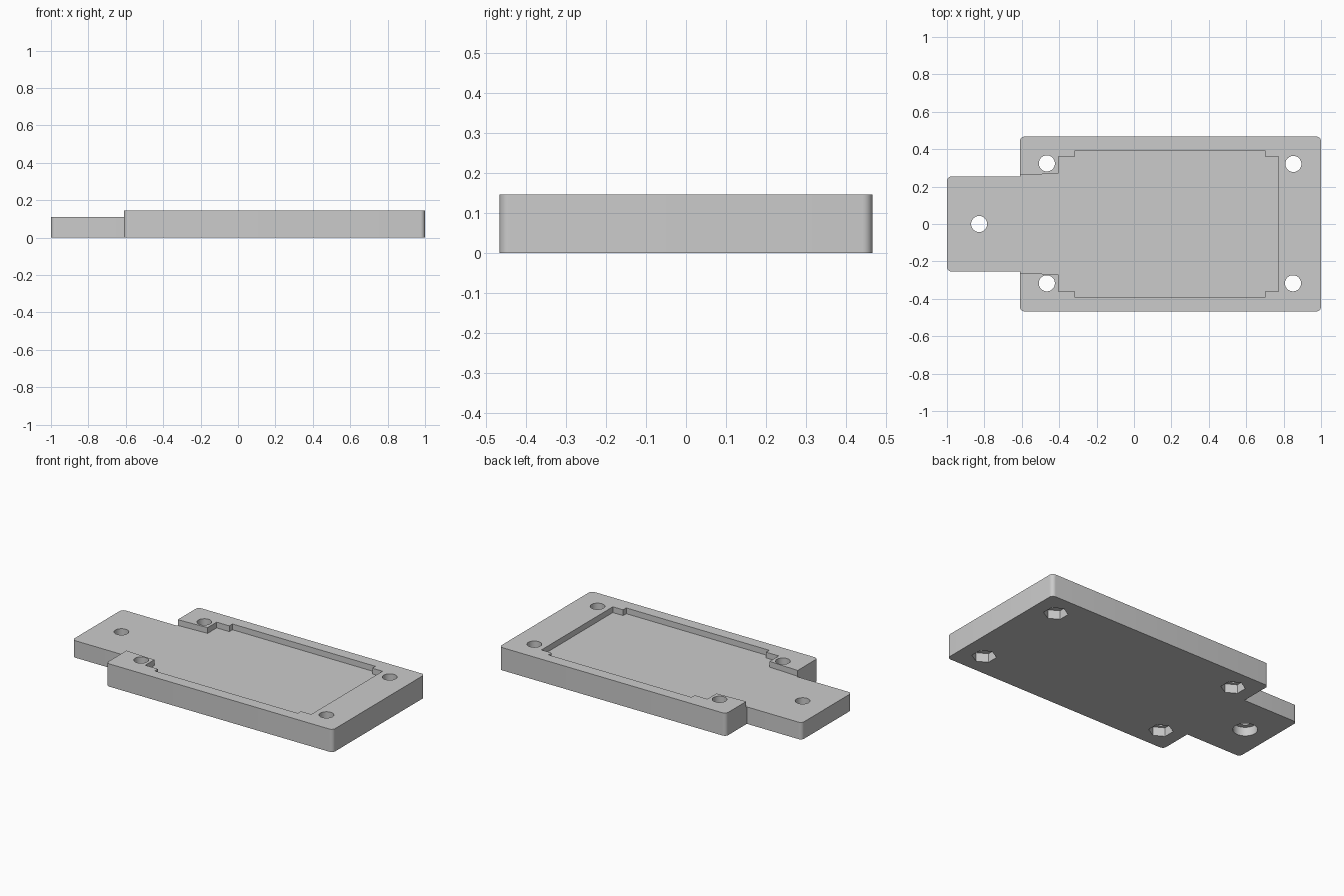
import bpy, bmesh, math
from mathutils import Vector

if "Cube" in bpy.data.objects:
    bpy.data.objects.remove(bpy.data.objects["Cube"])

HEIGHT, FLOOR, POCKET = 0.146, 0.109, 0.056
HALF_Y, TAB_Y, STEP_X = 0.467, 0.254, -0.61

grey = bpy.data.materials.new("light grey")
grey.use_nodes = True
colour = (0.6, 0.6, 0.6, 1)
grey.diffuse_color = colour
grey.node_tree.nodes["Principled BSDF"].inputs["Base Color"].default_value = colour


def prism(name, outline, z0, z1):
    """Extrude a flat outline from z0 to z1."""
    bm = bmesh.new()
    face = bm.faces.new([bm.verts.new((x, y, z0)) for x, y in outline])
    ext = bmesh.ops.extrude_face_region(bm, geom=[face])
    for v in ext["geom"]:
        if isinstance(v, bmesh.types.BMVert):
            v.co.z = z1
    bmesh.ops.recalc_face_normals(bm, faces=bm.faces)
    mesh = bpy.data.meshes.new(name)
    bm.to_mesh(mesh)
    bm.free()
    mesh.materials.append(grey)
    obj = bpy.data.objects.new(name, mesh)
    bpy.context.collection.objects.link(obj)
    return obj


def mirrored(half):
    """Close an outline by mirroring its upper half across y = 0."""
    return half + [(x, -y) for x, y in reversed(half)]


def ring(x, y, radius, sides, turn=0):
    angles = [turn + math.tau * i / sides for i in range(sides)]
    return [(x + radius * math.cos(a), y + radius * math.sin(a)) for a in angles]


def rounded(outline, radius, steps=8):
    """Round the convex corners of an outline that runs clockwise."""
    result = []
    for i, p in enumerate(outline):
        p = Vector(p)
        a = (Vector(outline[i - 1]) - p).normalized()
        b = (Vector(outline[(i + 1) % len(outline)]) - p).normalized()
        if a.x * b.y - a.y * b.x < 0:
            result.append(tuple(p))
            continue
        centre = p + (a + b) * radius
        for s in range(steps + 1):
            t = math.pi / 2 * s / steps
            result.append(tuple(centre - b * radius * math.cos(t) * 1.0
                                - a * radius * math.sin(t)))
    return result


# Base plate with the narrower tab
plate = prism("base_plate", rounded(mirrored([
    (-1, TAB_Y), (STEP_X, TAB_Y), (STEP_X, HALF_Y), (1, HALF_Y)]), 0.025), 0, HEIGHT)

# Stepped tray recess, open over the tab
tray = mirrored([(-1.1, 0.3), (-0.62, 0.3), (-0.62, 0.26), (-0.405, 0.27),
                 (-0.405, 0.362), (-0.315, 0.362), (-0.315, 0.394),
                 (0.7, 0.394), (0.7, 0.362), (0.773, 0.362)])
cutters = [prism("tray_cutter", tray, FLOOR, HEIGHT + 0.1)]

# Screw holes: hexagonal nut pockets at the corners, round counterbore in the tab
holes = [(-0.466, 0.324, 6), (-0.466, -0.317, 6),
         (0.852, 0.321, 6), (0.85, -0.317, 6), (-0.828, 0, 48)]
for x, y, sides in holes:
    cutters.append(prism("hole_cutter", ring(x, y, 0.043, 48), -0.1, HEIGHT + 0.1))
    cutters.append(prism("pocket_cutter", ring(x, y, 0.071, sides, math.pi / 2),
                         -0.1, POCKET))

# Cut everything, then drop the cutters
bpy.ops.object.select_all(action="DESELECT")
bpy.context.view_layer.objects.active = plate
plate.select_set(True)
for cutter in cutters:
    cutter.hide_render = True
    mod = plate.modifiers.new("cut", "BOOLEAN")
    mod.operation, mod.solver, mod.object = "DIFFERENCE", "EXACT", cutter
    bpy.ops.object.modifier_apply(modifier=mod.name)
    bpy.data.objects.remove(cutter)

bpy.ops.object.shade_smooth_by_angle(angle=math.radians(30))
